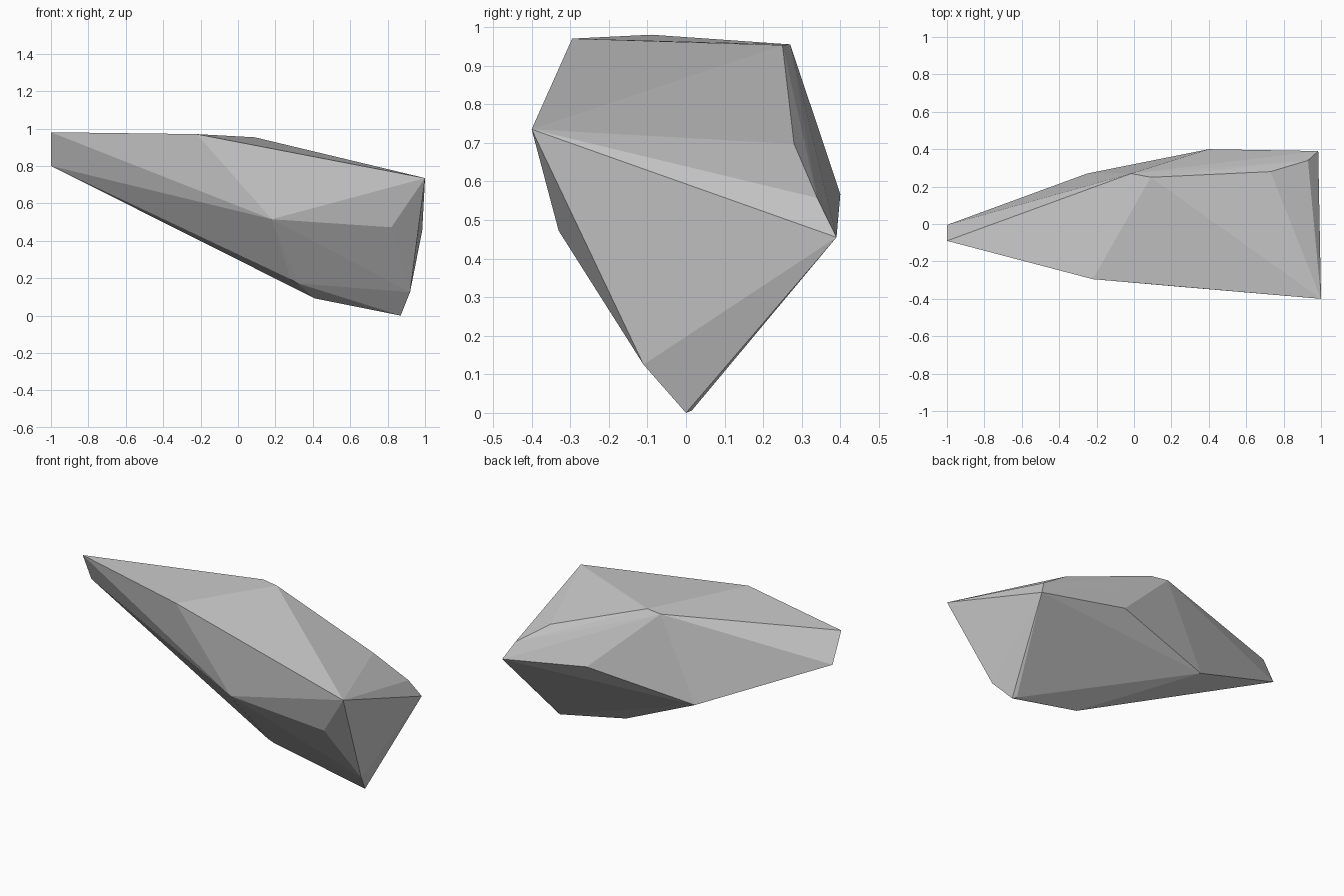
import bpy, bmesh

if "Cube" in bpy.data.objects:
    bpy.data.objects.remove(bpy.data.objects["Cube"])

# Corner points of the faceted stone, grouped by region
top_rim = [(-1, -.09, .98), (-.22, -.295, .97), (-.015, .27, .955),
           (.09, .25, .953), (.73, .28, .697), (1, -.4, .735)]
back_rim = [(-1, -.005, .80), (-.25, .27, .455), (.40, .40, .567),
            (.985, .39, .455), (.93, .34, .557)]
front_rim = [(.18, -.33, .515), (.82, -.33, .472)]
underside = [(.28, -.11, .195), (.32, -.10, .172), (.41, 0, .092),
             (.92, -.11, .125), (.87, 0, 0), (.85, .015, .006)]

# Wrap the corners in a convex hull of flat facets
bm = bmesh.new()
for p in top_rim + back_rim + front_rim + underside:
    bm.verts.new(p)
hull = bmesh.ops.convex_hull(bm, input=bm.verts[:])
loose = [v for v in bm.verts if not v.link_faces]
bmesh.ops.delete(bm, geom=loose, context='VERTS')
bmesh.ops.recalc_face_normals(bm, faces=bm.faces[:])

mesh = bpy.data.meshes.new("rock")
bm.to_mesh(mesh)
bm.free()
rock = bpy.data.objects.new("rock", mesh)
bpy.context.collection.objects.link(rock)
